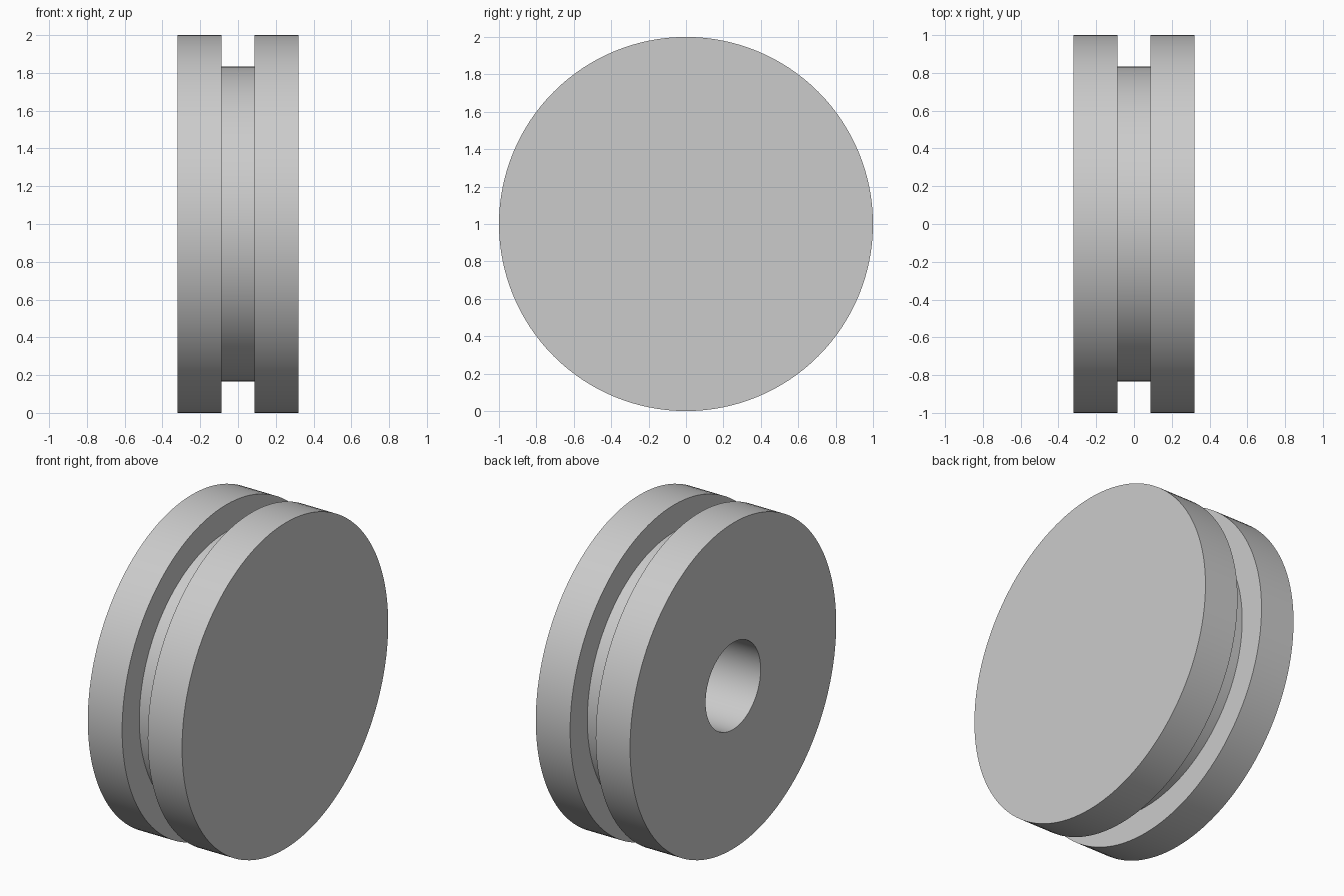
import bpy
import bmesh
import math
from mathutils import Matrix, Vector

cube = bpy.data.objects.get("Cube")
if cube:
    bpy.data.objects.remove(cube, do_unlink=True)

RIM, HUB, BORE = 1.0, 0.833, 0.267
HALF_WIDTH, HALF_GROOVE = 0.32, 0.087
BORE_END = 0.18
SEGMENTS = 128

grey = bpy.data.materials.new("plain grey")
grey.use_nodes = True
colour = (0.6, 0.6, 0.6, 1.0)
grey.diffuse_color = colour
grey.node_tree.nodes["Principled BSDF"].inputs["Base Color"].default_value = colour

# Half section of the wheel as (position along axle, radius):
# blind bore floor, bored face, rim, groove, rim, closed face
profile = [
    (BORE_END, 0), (BORE_END, BORE), (-HALF_WIDTH, BORE),
    (-HALF_WIDTH, RIM), (-HALF_GROOVE, RIM),
    (-HALF_GROOVE, HUB), (HALF_GROOVE, HUB),
    (HALF_GROOVE, RIM), (HALF_WIDTH, RIM), (HALF_WIDTH, 0),
]

# Revolve the section around the x axis
bm = bmesh.new()
verts = [bm.verts.new((x, 0, r)) for x, r in profile]
edges = [bm.edges.new(pair) for pair in zip(verts, verts[1:])]
bmesh.ops.spin(bm, geom=verts + edges, cent=(0, 0, 0), axis=(1, 0, 0),
               angle=math.tau, steps=SEGMENTS, use_merge=True)
bmesh.ops.remove_doubles(bm, verts=bm.verts, dist=0.0001)
bmesh.ops.recalc_face_normals(bm, faces=bm.faces)
bmesh.ops.transform(bm, matrix=Matrix.Translation(Vector((0, 0, RIM))), verts=bm.verts)

mesh = bpy.data.meshes.new("grooved_wheel")
bm.to_mesh(mesh)
bm.free()
mesh.materials.append(grey)
wheel = bpy.data.objects.new("grooved_wheel", mesh)
bpy.context.collection.objects.link(wheel)

# Smooth curved walls with crisp rims
bpy.ops.object.select_all(action="DESELECT")
wheel.select_set(True)
bpy.context.view_layer.objects.active = wheel
bpy.ops.object.shade_smooth_by_angle(angle=math.radians(30))
